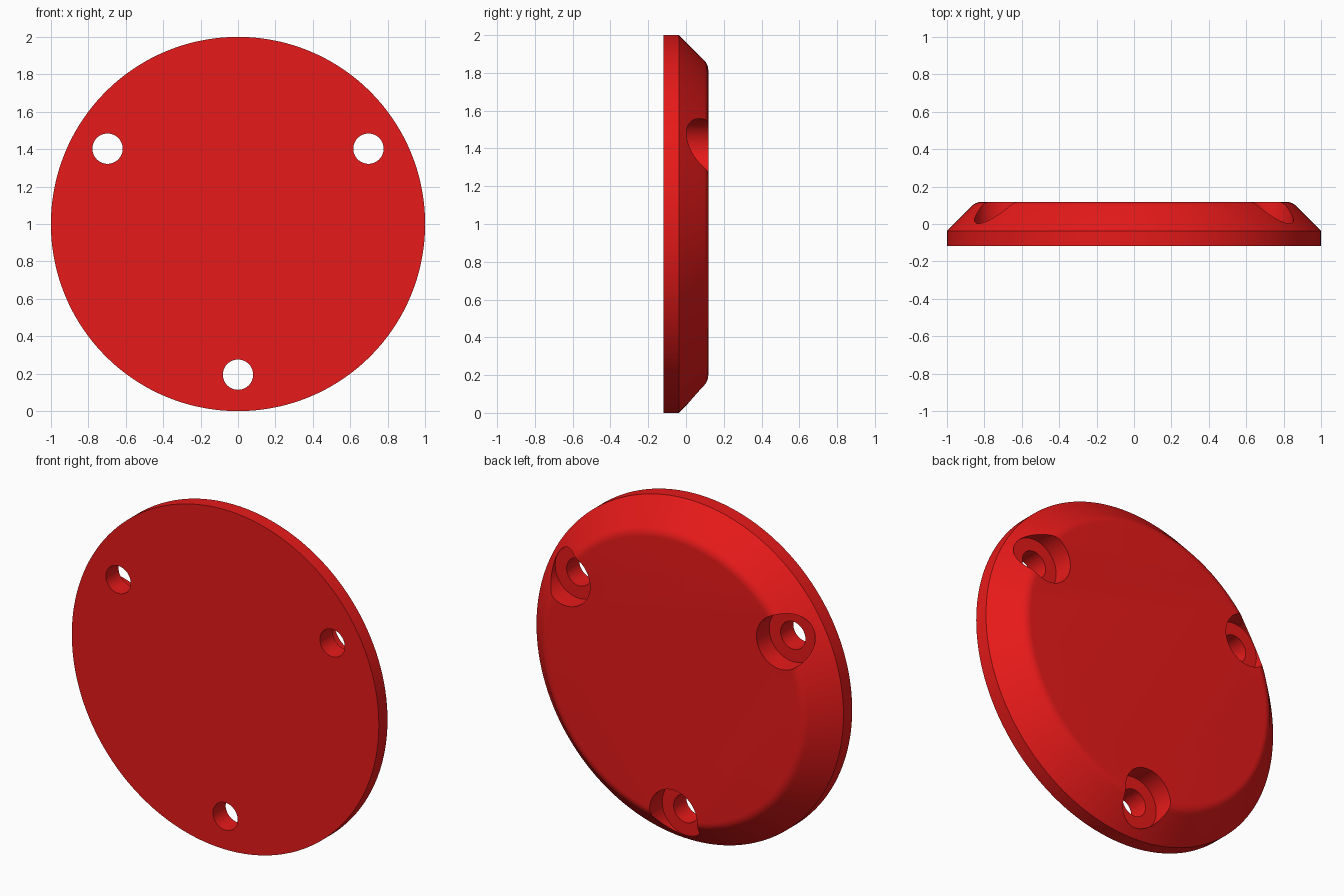
import bpy, bmesh, math
from math import sin, cos, radians

if "Cube" in bpy.data.objects:
    bpy.data.objects.remove(bpy.data.objects["Cube"])


def lathe(name, profile, cx, cz, segments):
    """Solid of revolution about a y-parallel axis; profile is (radius, y)."""
    bm = bmesh.new()
    rings = []
    for r, y in profile:
        rings.append([bm.verts.new((cx + r * cos(2 * math.pi * i / segments), y,
                                    cz + r * sin(2 * math.pi * i / segments)))
                      for i in range(segments)])
    for a, b in zip(rings, rings[1:]):
        for i in range(segments):
            j = (i + 1) % segments
            bm.faces.new((a[i], a[j], b[j], b[i]))
    bm.faces.new(rings[0])
    bm.faces.new(rings[-1])
    bmesh.ops.recalc_face_normals(bm, faces=bm.faces)
    mesh = bpy.data.meshes.new(name)
    bm.to_mesh(mesh)
    bm.free()
    obj = bpy.data.objects.new(name, mesh)
    bpy.context.collection.objects.link(obj)
    return obj


# Disc: straight rim, 45 degree chamfer, small fillet into the back face
half, rim_y, fillet = 0.118, -0.037, 0.03
edge_r = 1 - (half - rim_y)
profile = [(1, -half), (1, rim_y)]
fr = fillet / math.tan(radians(22.5))
for k in range(6):
    a = radians(45 - 9 * k)
    profile.append((edge_r - fillet + fr * sin(a), half - fr + fr * cos(a)))
disc = lathe("cover_disc", profile, 0, 1, 144)

# Three counterbored screw holes
cutters = []
for deg in (30, 150, 270):
    cutter = lathe("hole_cutter", [(0.081, -0.5), (0.081, 0), (0.155, 0), (0.155, 0.5)],
                   0.805 * cos(radians(deg)), 1 + 0.805 * sin(radians(deg)), 48)
    cutter.hide_render = True
    cutters.append(cutter)
    mod = disc.modifiers.new("screw_hole", 'BOOLEAN')
    mod.operation = 'DIFFERENCE'
    mod.solver = 'EXACT'
    mod.object = cutter

bpy.context.view_layer.objects.active = disc
disc.select_set(True)
for mod in list(disc.modifiers):
    bpy.ops.object.modifier_apply(modifier=mod.name)
for cutter in cutters:
    bpy.data.objects.remove(cutter)

# Red finish and smooth shading
red = bpy.data.materials.new("red")
red.diffuse_color = (0.8, 0.01, 0.01, 1)
red.use_nodes = True
red.node_tree.nodes["Principled BSDF"].inputs["Base Color"].default_value = red.diffuse_color
disc.data.materials.clear()
disc.data.materials.append(red)
bpy.ops.object.shade_smooth_by_angle(angle=radians(30))
